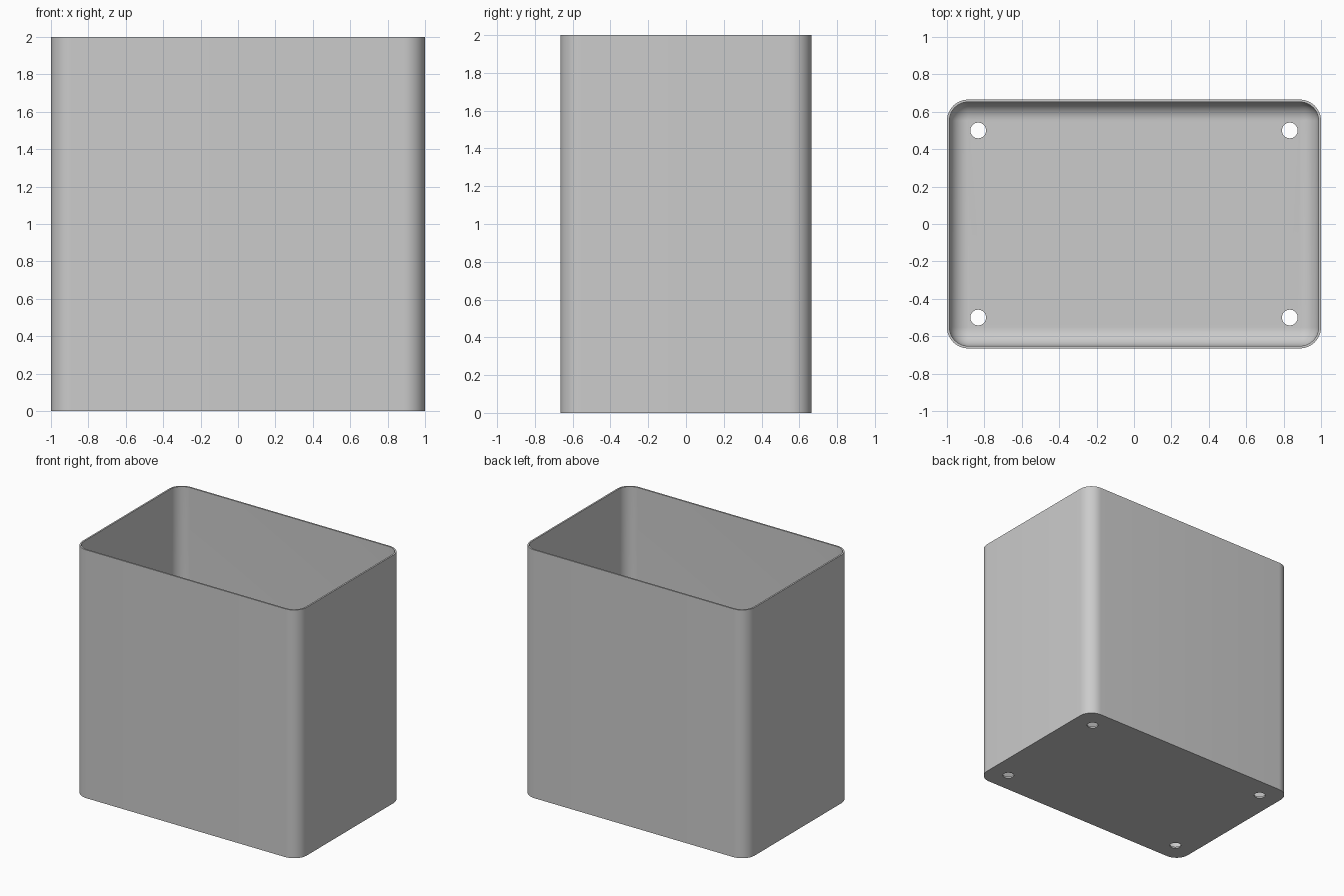
import bpy
import bmesh
from math import sin, cos, pi, radians

cube = bpy.data.objects.get("Cube")
if cube:
    bpy.data.objects.remove(cube, do_unlink=True)

HALF_X, HALF_Y, HEIGHT = 1.0, 0.665, 2.0
CORNER = 0.113       # outer corner radius
WALL = 0.013         # wall and floor thickness
FILLET = 0.098       # inner fillet between walls and floor
STEPS = 12

grey = bpy.data.materials.new("plain grey")
grey.use_nodes = True
colour = (0.6, 0.6, 0.6, 1)
grey.diffuse_color = colour
grey.node_tree.nodes["Principled BSDF"].inputs["Base Color"].default_value = colour


def ring(bm, inset, z):
    """Rounded rectangle of vertices, shrunk by inset, at height z."""
    r = CORNER - inset
    cx, cy = HALF_X - CORNER, HALF_Y - CORNER
    verts = []
    for k, (sx, sy) in enumerate([(1, 1), (-1, 1), (-1, -1), (1, -1)]):
        for i in range(STEPS + 1):
            a = (k + i / STEPS) * pi / 2
            verts.append(bm.verts.new((sx * cx + r * cos(a), sy * cy + r * sin(a), z)))
    return verts


# Open bin: outer wall, rim, inner wall and rounded floor edge
bm = bmesh.new()
sections = [(0, 0), (0, HEIGHT), (WALL, HEIGHT)]
for i in range(STEPS + 1):
    a = i / STEPS * pi / 2
    sections.append((WALL + FILLET * (1 - cos(a)), WALL + FILLET * (1 - sin(a))))
rings = [ring(bm, *s) for s in sections]
for low, high in zip(rings, rings[1:]):
    n = len(low)
    for i in range(n):
        j = (i + 1) % n
        bm.faces.new((low[i], low[j], high[j], high[i]))
bm.faces.new(reversed(rings[0]))
bm.faces.new(rings[-1])
bmesh.ops.recalc_face_normals(bm, faces=bm.faces)
mesh = bpy.data.meshes.new("bin")
bm.to_mesh(mesh)
bm.free()
mesh.materials.append(grey)
bin_body = bpy.data.objects.new("bin", mesh)
bpy.context.collection.objects.link(bin_body)
bpy.context.view_layer.objects.active = bin_body

# Four drain holes through the floor
for sx in (-1, 1):
    for sy in (-1, 1):
        bpy.ops.mesh.primitive_cylinder_add(vertices=32, radius=0.042, depth=0.2,
                                            location=(sx * 0.833, sy * 0.5, 0))
        cutter = bpy.context.object
        cutter.name = "hole_cutter"
        cutter.hide_render = True
        cutter.data.materials.append(grey)
        hole = bin_body.modifiers.new("drain hole", 'BOOLEAN')
        hole.operation = 'DIFFERENCE'
        hole.solver = 'EXACT'
        hole.object = cutter
        bpy.context.view_layer.objects.active = bin_body
        bpy.ops.object.modifier_apply(modifier=hole.name)
        bpy.data.objects.remove(cutter, do_unlink=True)

bpy.ops.object.select_all(action='DESELECT')
bin_body.select_set(True)
bpy.context.view_layer.objects.active = bin_body
bpy.ops.object.shade_smooth_by_angle(angle=radians(30))
